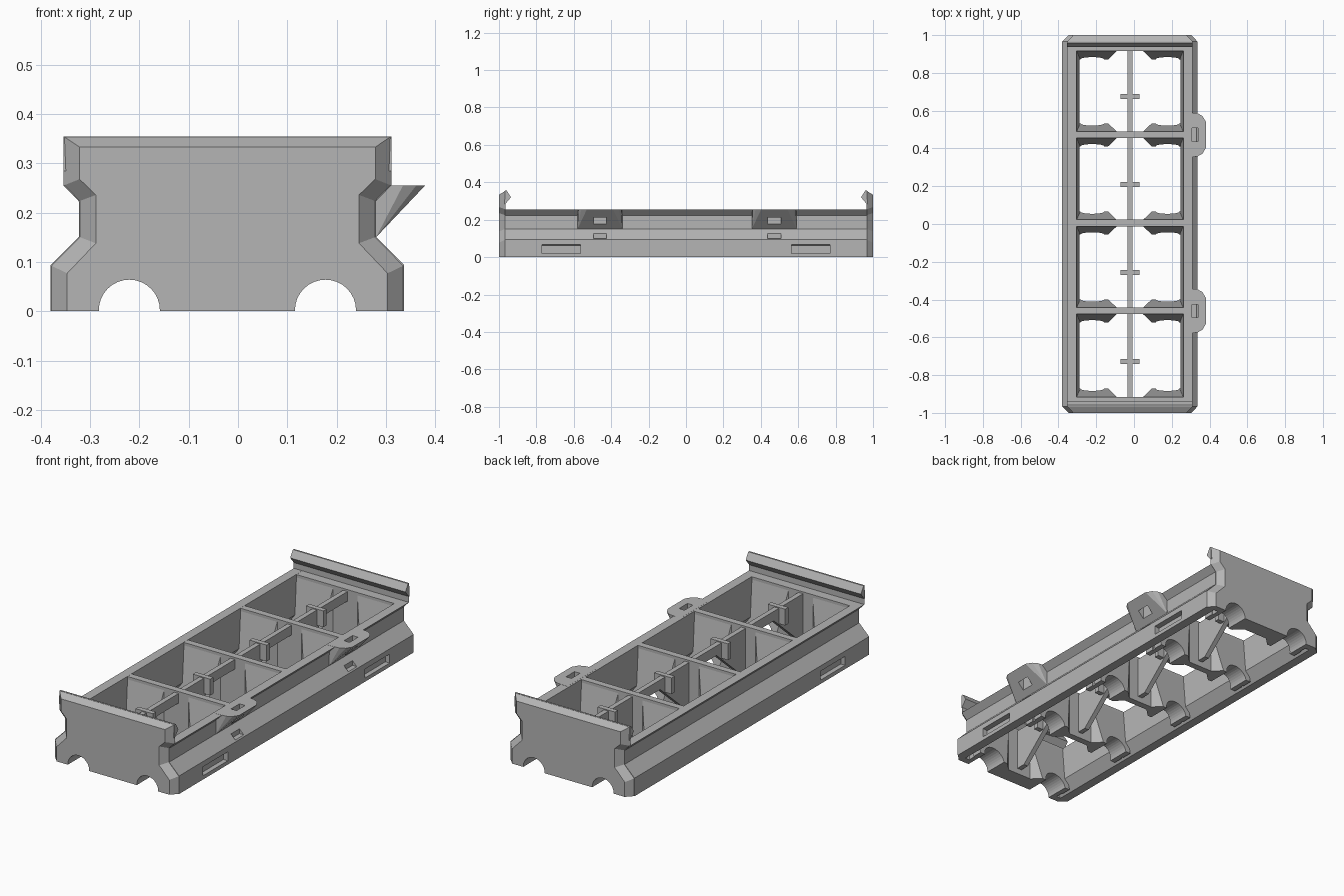
import bpy, bmesh, math
from mathutils import Vector

if "Cube" in bpy.data.objects:
    bpy.data.objects.remove(bpy.data.objects["Cube"])

CX = -0.0215                       # centre line of the tray
grey = bpy.data.materials.new("mid grey")
grey.diffuse_color = (0.46, 0.46, 0.46, 1)
grey.use_nodes = True
grey.node_tree.nodes["Principled BSDF"].inputs["Base Color"].default_value = grey.diffuse_color


def finish(name, bm):
    bmesh.ops.recalc_face_normals(bm, faces=bm.faces)
    me = bpy.data.meshes.new(name)
    bm.to_mesh(me)
    bm.free()
    me.materials.append(grey)
    ob = bpy.data.objects.new(name, me)
    bpy.context.collection.objects.link(ob)
    return ob


def loft(name, a, b):
    """Solid between two matching rings of points."""
    bm = bmesh.new()
    va = [bm.verts.new(p) for p in a]
    vb = [bm.verts.new(p) for p in b]
    n = len(va)
    bm.faces.new(va)
    bm.faces.new(vb[::-1])
    for i in range(n):
        bm.faces.new((va[i], vb[i], vb[(i + 1) % n], va[(i + 1) % n]))
    return finish(name, bm)


def hull(name, pts):
    bm = bmesh.new()
    for p in pts:
        bm.verts.new(p)
    bmesh.ops.convex_hull(bm, input=bm.verts)
    bmesh.ops.dissolve_limit(bm, angle_limit=0.01, verts=bm.verts, edges=bm.edges)
    return finish(name, bm)


def box(name, x0, x1, y0, y1, z0, z1):
    return hull(name, [(x, y, z) for x in (x0, x1) for y in (y0, y1) for z in (z0, z1)])


def cut(ob, cutter):
    m = ob.modifiers.new("cut", 'BOOLEAN')
    m.operation, m.solver, m.object = 'DIFFERENCE', 'EXACT', cutter
    bpy.context.view_layer.objects.active = ob
    bpy.ops.object.modifier_apply(modifier=m.name)


# half round channels running the whole length
channels = []
for s in (-1, 1):
    ring = [(CX + s * 0.199 + 0.062 * math.cos(a), 0.062 * math.sin(a) + 0.002)
            for a in (math.tau * i / 32 for i in range(32))]
    channels.append(loft("channel_cutter", [(x, -1.1, z) for x, z in ring],
                         [(x, 1.1, z) for x, z in ring]))


def cut_channels(ob):
    for c in channels:
        cut(ob, c)


# side rails with waisted outer profile and leaning inner wall
rail = [(0.31, 0), (0.3585, 0), (0.3585, 0.094), (0.3015, 0.151), (0.3015, 0.223),
        (0.3325, 0.255), (0.283, 0.255), (0.268, 0.06)]
rails = {}
for s, name in ((-1, "left_rail"), (1, "right_rail")):
    rails[s] = loft(name, [(CX + s * x, -0.967, z) for x, z in rail],
                    [(CX + s * x, 0.967, z) for x, z in rail])

# shallow slots in the rails
for s, y in ((1, -0.667), (1, 0.667), (-1, -0.667)):
    xo = CX + s * 0.3585
    c = hull("slot_cutter", [(xo + s * d, y + sy * 0.102, z) for sy in (-1, 1)
                             for d, z in ((0.02, 0.02), (0.02, 0.07), (-0.025, 0.02), (-0.025, 0.062))])
    cut(rails[s], c)
    bpy.data.objects.remove(c)

# end plates: bevelled outline, hook strip, inner wall
outer = [(0.3585, 0), (0.3585, 0.093), (0.3015, 0.151), (0.3015, 0.223),
         (0.3325, 0.255), (0.3325, 0.355)]
inner = [(0.325, 0), (0.325, 0.077), (0.267, 0.138), (0.267, 0.236),
         (0.3, 0.268), (0.3, 0.333)]


def outline(half, y):
    pts = [(x, z) for x, z in half] + [(-x, z) for x, z in reversed(half)]
    return [(CX + x, y, z) for x, z in pts]


for s, tag in ((-1, "front"), (1, "back")):
    cut_channels(loft(tag + "_end_plate", outline(outer, s * 0.965), outline(inner, s)))
    hook = [(0.967, 0.355), (0.958, 0.355), (0.936, 0.32), (0.965, 0.285), (0.97, 0.285)]
    loft(tag + "_hook", [(CX - 0.3325, s * y, z) for y, z in hook],
         [(CX + 0.3325, s * y, z) for y, z in hook])
    y0, y1 = sorted((s * 0.915, s * 0.966))
    cut_channels(box(tag + "_end_wall", CX - 0.285, CX + 0.285, y0, y1, 0, 0.2549))

# cross dividers
T = 0.0175
dividers = (-0.46, 0.005, 0.472)
for y in dividers:
    cut_channels(box("divider", CX - 0.285, CX + 0.285, y - T, y + T, 0, 0.2549))


# flared feet on both faces of dividers and on end walls
def foot(s, y, d):
    low = [(0.07, 0), (0.115, 0.043), (0.29, 0.043), (0.29, -0.01), (0.07, -0.01)]
    top = [(0.07, 0), (0.283, 0), (0.283, -0.01), (0.07, -0.01)]
    ob = hull("flared_foot", [(CX + s * x, y + d * k, 0) for x, k in low]
              + [(CX + s * x, y + d * k, 0.24) for x, k in top])
    cut_channels(ob)


faces = [(-0.915, 1), (0.915, -1)]
for y in dividers:
    faces += [(y + T, 1), (y - T, -1)]
for y, d in faces:
    for s in (-1, 1):
        foot(s, y, d)

# centre rib, braces and crosspieces, one set per cell
for y0, y1 in zip((-0.915,) + tuple(y + T for y in dividers),
                  tuple(y - T for y in dividers) + (0.915,)):
    rib = [(y0, 0.245), (y0, 0.03), (y0 + 0.05, 0.03), (y0 + 0.24, 0.195),
           (y1, 0.195), (y1, 0.245)]
    loft("centre_rib", [(CX - 0.013, y, z) for y, z in rib],
         [(CX + 0.013, y, z) for y, z in rib])
    yc = y0 + 0.186
    box("crosspiece", CX - 0.05, CX + 0.05, yc - 0.013, yc + 0.013, 0.165, 0.25)

# wedge shaped lugs with a square hole on the right side
for y in (-0.46, 0.472):
    lug = hull("lug", [(x, y + s * w, z) for s in (-1, 1) for x, w, z in
                       ((0.27, 0.12, 0.15), (0.28, 0.12, 0.15), (0.27, 0.12, 0.2555),
                        (0.335, 0.115, 0.2555), (0.362, 0.1, 0.2555), (0.38, 0.07, 0.2555))])
    c = box("lug_cutter", 0.306, 0.338, y - 0.035, y + 0.035, 0.1, 0.3)
    cut(lug, c)
    # same opening through the rail lip
    cut(rails[1], c)
    bpy.data.objects.remove(c)

for c in channels:
    bpy.data.objects.remove(c)
